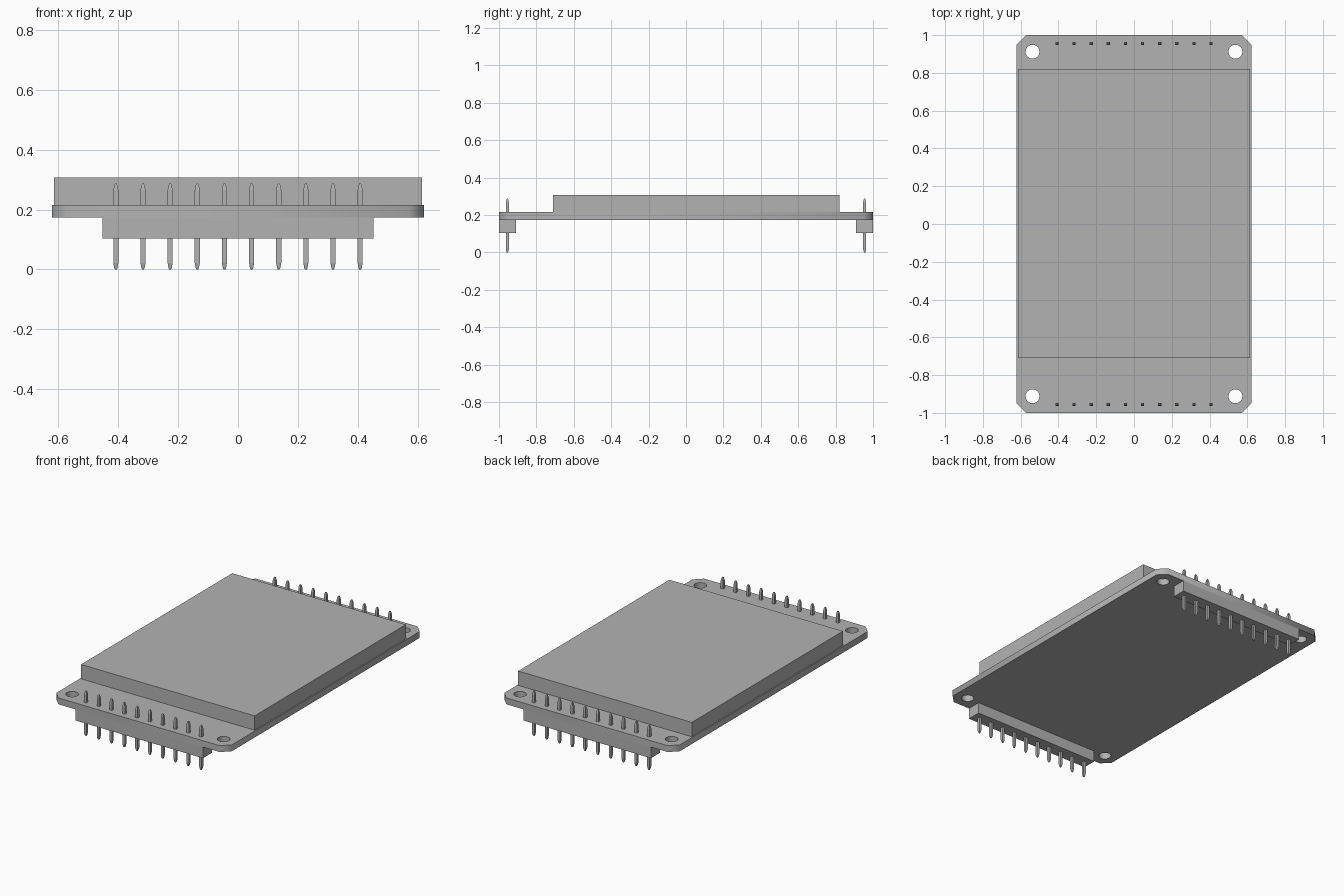
import bpy
import bmesh
from math import cos, sin, tau

cube = bpy.data.objects.get("Cube")
if cube:
    bpy.data.objects.remove(cube, do_unlink=True)

grey = bpy.data.materials.new("plain_grey")
grey.use_nodes = True
grey.diffuse_color = (0.45, 0.45, 0.45, 1)
grey.node_tree.nodes["Principled BSDF"].inputs["Base Color"].default_value = grey.diffuse_color

BOARD_BOTTOM, BOARD_TOP = 0.174, 0.215
HALF_W, HALF_L, CHAMFER = 0.622, 1.0, 0.05
PIN_Y, PIN_PITCH, PIN_TOP = 0.955, 0.0907, 0.287


def add_object(name, mesh):
    obj = bpy.data.objects.new(name, mesh)
    mesh.materials.clear()
    mesh.materials.append(grey)
    bpy.context.collection.objects.link(obj)
    return obj


def box(name, low, high):
    bm = bmesh.new()
    bmesh.ops.create_cube(bm, size=1)
    for v in bm.verts:
        v.co = [l + (c + 0.5) * (h - l) for c, l, h in zip(v.co, low, high)]
    mesh = bpy.data.meshes.new(name)
    bm.to_mesh(mesh)
    bm.free()
    return add_object(name, mesh)


def loft_pin(name, sections):
    """Square pin lofted through (half width, height) sections."""
    bm = bmesh.new()
    rings = [[bm.verts.new((x * w, y * w, z))
              for x, y in ((-1, -1), (1, -1), (1, 1), (-1, 1))] for w, z in sections]
    for a, b in zip(rings, rings[1:]):
        for i in range(4):
            j = (i + 1) % 4
            bm.faces.new((a[i], a[j], b[j], b[i]))
    bm.faces.new(rings[0][::-1])
    bm.faces.new(rings[-1])
    mesh = bpy.data.meshes.new(name)
    bm.to_mesh(mesh)
    bm.free()
    mesh.materials.append(grey)
    return mesh


def add_loop(curve, points):
    spline = curve.splines.new("POLY")
    spline.points.add(len(points) - 1)
    for p, (x, y) in zip(spline.points, points):
        p.co = (x, y, 0, 1)
    spline.use_cyclic_u = True


# Circuit board: chamfered outline with four mounting holes
curve = bpy.data.curves.new("board_outline", "CURVE")
curve.dimensions = "2D"
curve.fill_mode = "BOTH"
curve.extrude = (BOARD_TOP - BOARD_BOTTOM) / 2
w, l, c = HALF_W, HALF_L, CHAMFER
add_loop(curve, [(w, c - l), (w, l - c), (w - c, l), (c - w, l),
                 (-w, l - c), (-w, c - l), (c - w, -l), (w - c, -l)])
for sx in (-1, 1):
    for sy in (-1, 1):
        add_loop(curve, [(sx * 0.537 + 0.037 * cos(tau * i / 32),
                          sy * 0.912 + 0.037 * sin(tau * i / 32)) for i in range(32)])
outline = bpy.data.objects.new("board_outline", curve)
bpy.context.collection.objects.link(outline)
bpy.context.view_layer.update()
graph = bpy.context.evaluated_depsgraph_get()
board_mesh = bpy.data.meshes.new_from_object(outline.evaluated_get(graph))
bpy.data.objects.remove(outline, do_unlink=True)
bm = bmesh.new()
bm.from_mesh(board_mesh)
bmesh.ops.remove_doubles(bm, verts=bm.verts, dist=0.0001)
bmesh.ops.recalc_face_normals(bm, faces=bm.faces)
bm.to_mesh(board_mesh)
bm.free()
board = add_object("circuit_board", board_mesh)
board.location.z = (BOARD_TOP + BOARD_BOTTOM) / 2

# Display panel
box("display_panel", (-0.615, -0.71, BOARD_TOP), (0.615, 0.82, 0.307))

# Pin headers: a plastic strip and ten pins at each end
pin_mesh = loft_pin("header_pin", [(0.003, 0), (0.0055, 0.006), (0.0085, 0.022),
                                   (0.0085, PIN_TOP - 0.022),
                                   (0.0055, PIN_TOP - 0.006), (0.003, PIN_TOP)])
for side, sy in (("front", -1), ("back", 1)):
    y0, y1 = sorted((sy * 0.91, sy * HALF_L))
    box(side + "_header_strip", (-0.452, y0, 0.103), (0.452, y1, BOARD_BOTTOM))
    for i in range(10):
        pin = bpy.data.objects.new(f"{side}_pin_{i + 1}", pin_mesh)
        pin.location = ((i - 4.5) * PIN_PITCH, sy * PIN_Y, 0)
        bpy.context.collection.objects.link(pin)
